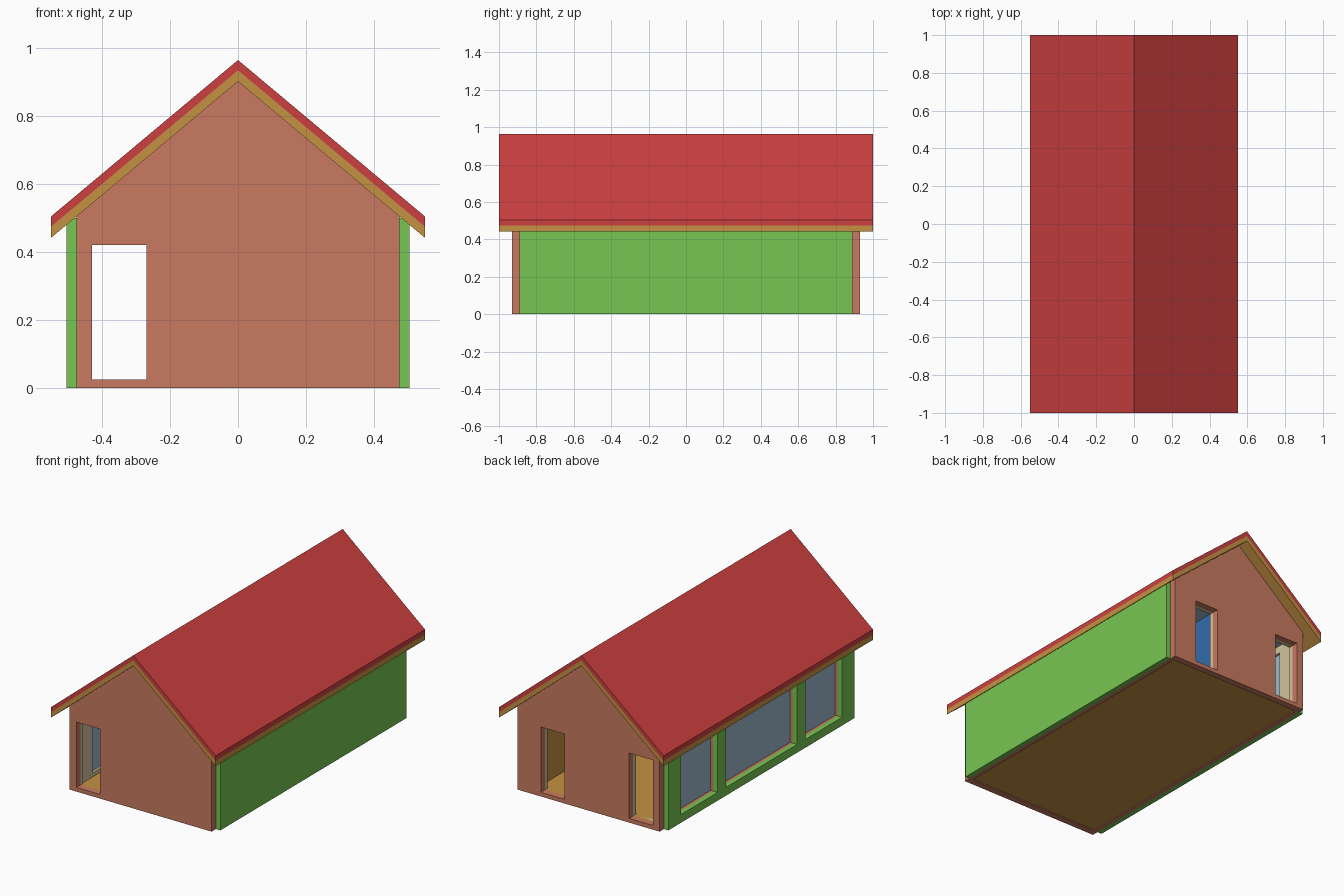
import bpy, bmesh

if "Cube" in bpy.data.objects:
    bpy.data.objects.remove(bpy.data.objects["Cube"], do_unlink=True)


def material(name, srgb):
    lin = [((c / 255 + 0.055) / 1.055) ** 2.4 for c in srgb]
    m = bpy.data.materials.new(name)
    m.use_nodes = True
    m.diffuse_color = (*lin, 1)
    m.node_tree.nodes["Principled BSDF"].inputs["Base Color"].default_value = (*lin, 1)
    return m


RED = material("roof red", (205, 64, 64))
WOOD = material("golden wood", (197, 145, 67))
GREEN = material("cladding green", (120, 198, 82))
CLAY = material("terracotta", (200, 122, 96))
CREAM = material("cream plaster", (212, 196, 156))
GLASS = material("pale blue", (156, 185, 204))
BLUE = material("deep blue", (52, 108, 170))


def slab(name, outline, axis, a, b, mat, holes=()):
    """Extrude a 2D outline with holes from a to b along the x or y axis."""
    bm = bmesh.new()
    edges = []
    for loop in (outline, *holes):
        vs = [bm.verts.new((a, u, v) if axis == "x" else (u, a, v)) for u, v in loop]
        edges += [bm.edges.new((vs[i - 1], vs[i])) for i in range(len(vs))]
    normal = (1, 0, 0) if axis == "x" else (0, 1, 0)
    bmesh.ops.triangle_fill(bm, use_beauty=True, edges=edges, normal=normal)
    ext = bmesh.ops.extrude_face_region(bm, geom=bm.faces[:], use_keep_orig=True)
    moved = [g for g in ext["geom"] if isinstance(g, bmesh.types.BMVert)]
    bmesh.ops.translate(bm, verts=moved, vec=[c * (b - a) for c in normal])
    bmesh.ops.recalc_face_normals(bm, faces=bm.faces[:])
    mesh = bpy.data.meshes.new(name)
    bm.to_mesh(mesh)
    bm.free()
    mesh.materials.append(mat)
    ob = bpy.data.objects.new(name, mesh)
    bpy.context.collection.objects.link(ob)
    return ob


def rect(u0, u1, v0, v1):
    return [(u0, v0), (u1, v0), (u1, v1), (u0, v1)]


def chevron(top, bottom, half=0.55, drop=0.46):
    return [(-half, top - drop), (0, top), (half, top - drop),
            (half, bottom - drop), (0, bottom), (-half, bottom - drop)]


def gable(half, base):
    eave = 0.908 - 0.84 * half
    return [(-half, base), (half, base), (half, eave), (0, 0.908), (-half, eave)]


# Roof: red covering over a wooden deck
slab("roof_covering", chevron(0.965, 0.935), "y", -1, 1, RED)
slab("roof_deck", chevron(0.935, 0.902), "y", -1, 1, WOOD)

# Floor and flat ceiling
slab("floor", rect(-0.45, 0.45, 0.006, 0.025), "y", -0.89, 0.89, WOOD)
slab("ceiling", rect(-0.45, 0.45, 0.475, 0.49), "y", -0.89, 0.89, GLASS)

# Gable walls: outer terracotta and inner plaster, with door openings
side_door = rect(-0.43, -0.27, 0.025, 0.42)
mid_door = rect(0.16, 0.32, 0.025, 0.42)
for label, s, doors in (("front", -1, [side_door]), ("back", 1, [side_door, mid_door])):
    slab(label + "_gable_wall", gable(0.475, 0), "y", s * 0.93, s * 0.89, CLAY, doors)
    slab(label + "_gable_lining", gable(0.448, 0.02), "y", s * 0.89, s * 0.865, CREAM, doors)

# Long walls: cladding, wall and lining, windows only on the -x side
spans = [(0.42, 0.77), (-0.34, 0.34), (-0.77, -0.42)]
windows = [rect(u0, u1, 0.05, 0.43) for u0, u1 in spans]
layers = (("cladding", 0.505, 0.475, GREEN, 0.89, 0.0),
          ("wall", 0.475, 0.45, CLAY, 0.89, 0.0),
          ("lining", 0.45, 0.435, CREAM, 0.865, 0.02))
for label, s, holes in (("left", 1, []), ("right", -1, windows)):
    for part, x0, x1, mat, half, base in layers:
        slab(f"{label}_{part}", rect(-half, half, base, 0.5), "x", s * x0, s * x1, mat, holes)

# Window panes
for i, (u0, u1) in enumerate(spans):
    slab(f"window_pane_{i + 1}", rect(u0, u1, 0.05, 0.43), "x", -0.458, -0.45, GLASS)

# Small room behind the second back door
slab("room_blue_partition", rect(0.5, 0.865, 0.025, 0.475), "x", 0.08, 0.1, BLUE)
slab("room_wood_partition", rect(0.4, 0.865, 0.025, 0.475), "x", 0.37, 0.39, WOOD)
